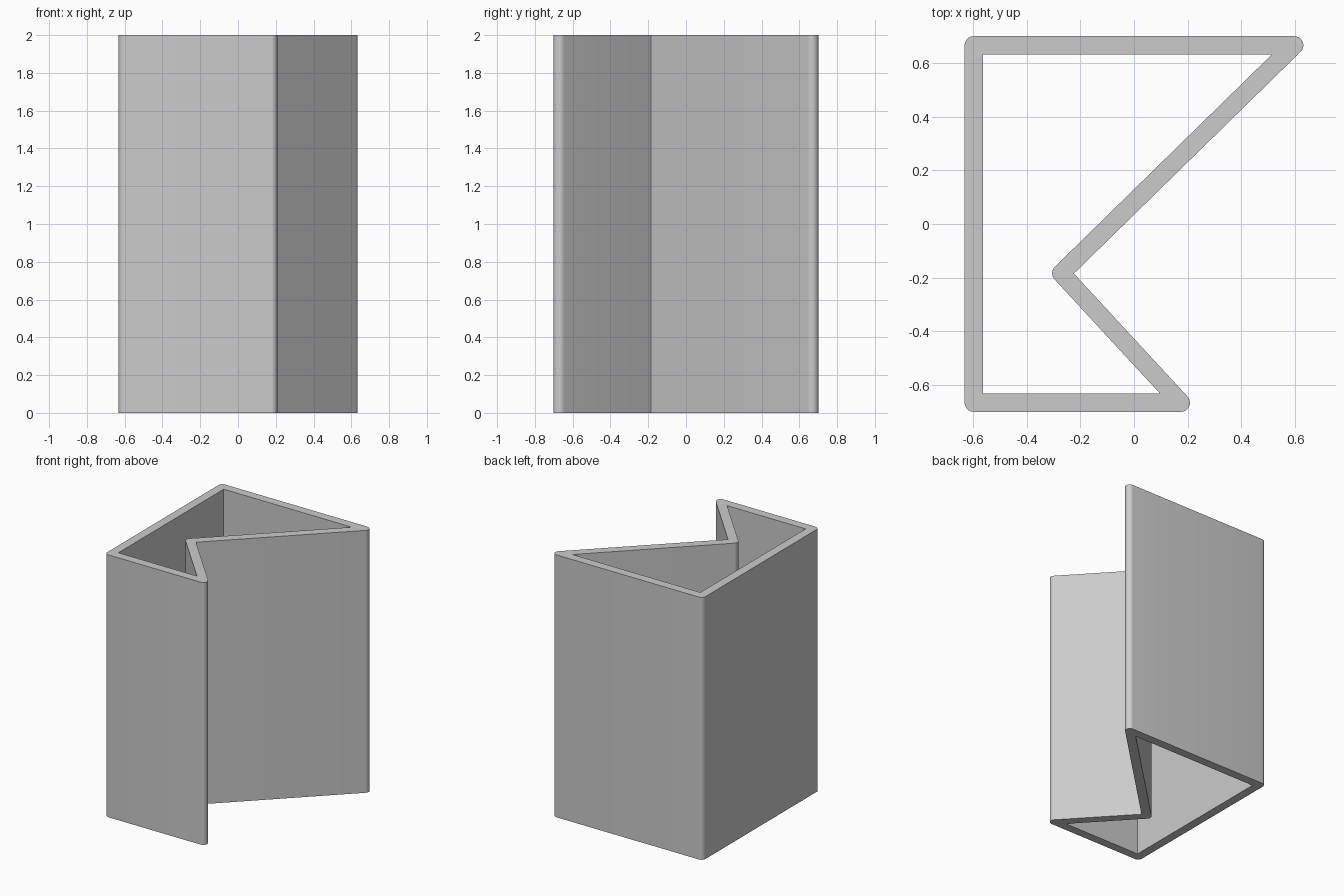
import bpy
import bmesh
import math
from mathutils import Vector

cube = bpy.data.objects.get("Cube")
if cube:
    bpy.data.objects.remove(cube, do_unlink=True)

HEIGHT = 2.0
RADIUS = 0.034      # half the wall thickness
STEPS = 10          # segments in each rounded corner

# Wall centreline, counter-clockwise
corners = [Vector(p) for p in (
    (-0.599, -0.668), (0.175, -0.668), (-0.272, -0.184),
    (0.599, 0.668), (-0.599, 0.668))]


def right_normal(a, b):
    d = (b - a).normalized()
    return Vector((d.y, -d.x))


def corner_stations(prev, here, after):
    """Pairs of (outer, inner) points: an arc on the convex side, a mitre on the other."""
    n1, n2 = right_normal(prev, here), right_normal(here, after)
    turn = n1.angle_signed(n2) * -1      # positive when turning left
    side = 1 if turn > 0 else -1
    mid = (n1 + n2).normalized()
    mitre = here - side * mid * RADIUS / math.cos(turn / 2)
    start = math.atan2(n1.y, n1.x)
    pairs = []
    for k in range(STEPS + 1):
        a = start + turn * k / STEPS
        arc = here + side * RADIUS * Vector((math.cos(a), math.sin(a)))
        pairs.append((arc, mitre) if side > 0 else (mitre, arc))
    return pairs


# Cross-section stations around the closed wall
stations = []
for i, c in enumerate(corners):
    stations += corner_stations(corners[i - 1], c, corners[(i + 1) % len(corners)])

# Each station becomes a four-point ring, bridged to the next one
bm = bmesh.new()
rings = []
for outer, inner in stations:
    rings.append([bm.verts.new((p.x, p.y, z)) for p, z in (
        (outer, 0), (outer, HEIGHT), (inner, HEIGHT), (inner, 0))])
for i, ring in enumerate(rings):
    nxt = rings[(i + 1) % len(rings)]
    for j in range(4):
        k = (j + 1) % 4
        bm.faces.new((ring[j], nxt[j], nxt[k], ring[k]))
bmesh.ops.remove_doubles(bm, verts=bm.verts[:], dist=0.0005)
bmesh.ops.recalc_face_normals(bm, faces=bm.faces[:])

mesh = bpy.data.meshes.new("folded_wall_tube")
bm.to_mesh(mesh)
bm.free()
tube = bpy.data.objects.new("folded_wall_tube", mesh)
bpy.context.collection.objects.link(tube)

# Plain grey material
grey = bpy.data.materials.new("light_grey")
grey.use_nodes = True
color = (0.6, 0.6, 0.6, 1.0)
grey.diffuse_color = color
grey.node_tree.nodes["Principled BSDF"].inputs["Base Color"].default_value = color
mesh.materials.append(grey)

# Smooth rounded corners, sharp rims
bpy.ops.object.select_all(action='DESELECT')
tube.select_set(True)
bpy.context.view_layer.objects.active = tube
bpy.ops.object.shade_smooth_by_angle(angle=math.radians(30))
